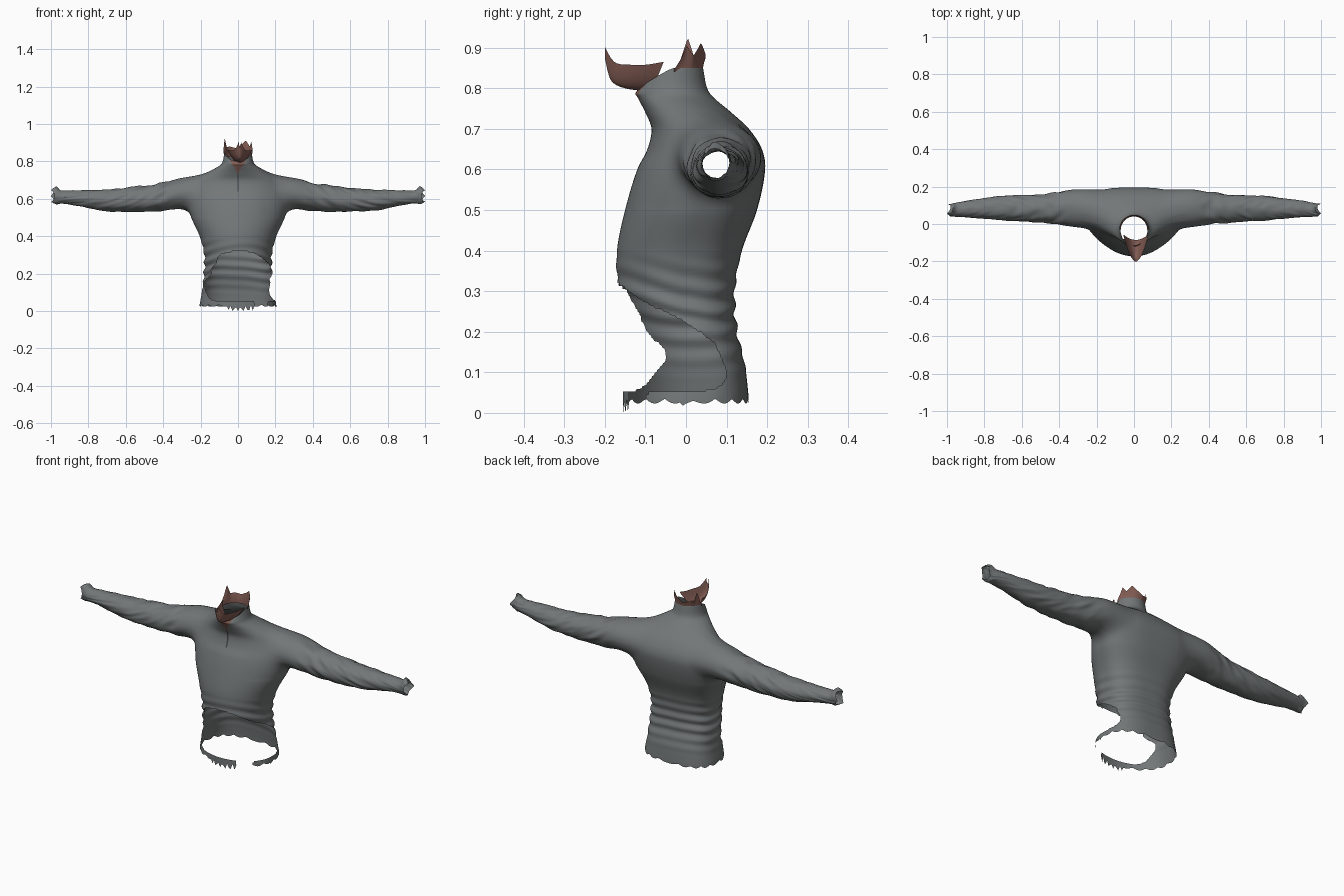
import bpy, bmesh, math
from mathutils import Vector, noise

if "Cube" in bpy.data.objects:
    bpy.data.objects.remove(bpy.data.objects["Cube"])


def material(name, rgb):
    m = bpy.data.materials.new(name)
    m.diffuse_color = (*rgb, 1)
    m.use_nodes = True
    m.node_tree.nodes["Principled BSDF"].inputs["Base Color"].default_value = m.diffuse_color
    return m


GREY = material("grey_fabric", (0.17, 0.185, 0.185))
SKIN = material("brown_skin", (0.22, 0.105, 0.085))
DARK = material("dark_zip", (0.05, 0.055, 0.055))


def lookup(table, t, smooth=True):
    """Interpolate the rows of a table whose first column is the key."""
    if t <= table[0][0]:
        return table[0][1:]
    for i in range(len(table) - 1):
        a, b = table[i], table[i + 1]
        if t <= b[0]:
            u = (t - a[0]) / (b[0] - a[0])
            if not smooth:
                return [p + (q - p) * u for p, q in zip(a[1:], b[1:])]
            h, out = b[0] - a[0], []
            p0 = table[max(i - 1, 0)]
            p3 = table[min(i + 2, len(table) - 1)]
            for c in range(1, len(a)):
                m0 = (b[c] - p0[c]) / (b[0] - p0[0]) * h
                m1 = (p3[c] - a[c]) / (p3[0] - a[0]) * h
                out.append((2*u**3 - 3*u*u + 1) * a[c] + (u**3 - 2*u*u + u) * m0
                           + (3*u*u - 2*u**3) * b[c] + (u**3 - u*u) * m1)
            return out
    return table[-1][1:]


def finish(bm, name, mats, angle=60):
    me = bpy.data.meshes.new(name)
    bm.to_mesh(me)
    bm.free()
    ob = bpy.data.objects.new(name, me)
    bpy.context.collection.objects.link(ob)
    for m in mats:
        me.materials.append(m)
    bpy.ops.object.select_all(action='DESELECT')
    ob.select_set(True)
    bpy.context.view_layer.objects.active = ob
    bpy.ops.object.shade_smooth_by_angle(angle=math.radians(angle))
    return ob


def grid(bm, rows, closed=False):
    vs = [[bm.verts.new(p) for p in r] for r in rows]
    n = len(vs[0])
    for a, b in zip(vs, vs[1:]):
        for i in range(n if closed else n - 1):
            j = (i + 1) % n
            bm.faces.new((a[i], a[j], b[j], b[i]))


# torso profile: height, half width, front y, widest y, back y
TORSO = [(.035, .205, -.155, 0, .155), (.12, .19, -.155, 0, .145),
         (.2, .182, -.16, 0, .126), (.3, .18, -.168, -.01, .12),
         (.4, .205, -.17, 0, .138), (.5, .25, -.15, .03, .175),
         (.6, .28, -.12, .07, .195), (.65, .27, -.095, .075, .187),
         (.7, .235, -.085, .075, .155), (.74, .165, -.1, .04, .112),
         (.78, .095, -.12, -.02, .065), (.8, .082, -.125, -.03, .052),
         (.85, .072, -.115, -.03, .042)]
# sleeve profile: x, centre y, centre z, radius y, radius z
SLEEVE = [(.29, .085, .632, .105, .085), (.4, .085, .612, .088, .075),
          (.5, .083, .6, .075, .07), (.7, .085, .593, .064, .058),
          (.9, .08, .607, .043, .038), (.95, .076, .61, .037, .036),
          (.98, .074, .618, .033, .048), (1, .073, .615, .033, .036)]
# torn front opening: height, y of the torn edge on each side
TEAR_RIGHT = [(.04, -.1), (.05, .03), (.07, .09), (.1, .1), (.17, .07),
              (.22, 0), (.27, -.1), (.3, -.145), (.325, -.178)]
TEAR_LEFT = [(.045, -.15), (.07, -.1), (.13, -.05), (.15, -.05), (.2, -.1),
             (.25, -.12), (.3, -.15), (.325, -.178)]
SEGS = 128


def torso_point(z, a, row):
    hw, yf, yc, yb = lookup(TORSO, z)
    c, s = math.cos(a), math.sin(a)
    p = 2.0
    if s > 0:  # squarer across the back
        p = 2 + .8 * max(0, min(1, (.75 - z) / .1))
    x = hw * math.copysign(abs(c) ** (2 / p), c)
    y = yc + (yb - yc) * s ** (2 / p) if s > 0 else yc + (yc - yf) * s
    # folds around the waist
    fade = max(0, 1 - abs(z - .24) / .16)
    w = 1 + .035 * fade * math.sin(z * 120 + 2.5 * s + 2 * math.sin(2 * a + 1))
    x, y = x * w, yc + (y - yc) * w
    # collar dips towards the front, hem is ragged
    if z > .78:
        z = .78 + (z - .78) * (1 - .7 * max(0, -s) ** 1.2)
    if row == 0:
        torn = s < -.8 and -.05 < x < .085
        z -= .035 * abs(math.sin(23 * a)) if torn else .012 * abs(math.sin(9 * a))
        z -= .012 if abs(y) < .012 and x > 0 else 0
    return x, y, max(z, 0)


# sweater torso with collar
bm = bmesh.new()
heights = [.035] + [.045 + (.85 - .045) * i / 100 for i in range(101)]
grid(bm, [[torso_point(z, 2 * math.pi * i / SEGS, r) for i in range(SEGS)]
          for r, z in enumerate(heights)], closed=True)


def in_tear(c):
    if c.z > .325:
        return False
    if c.z < .05:
        return .085 < c.x < .16 and c.y < 0
    return c.y < lookup(TEAR_RIGHT if c.x > 0 else TEAR_LEFT, c.z, False)[0]


def in_armhole(c):
    return abs(c.x) > .17 and ((c.y - .08) / .1)**2 + ((c.z - .63) / .092)**2 < 1


centres = {f: f.calc_center_median() for f in bm.faces}
holes = [f for f, c in centres.items() if in_armhole(c)]
tears = [f for f, c in centres.items() if in_tear(c)]
bmesh.ops.delete(bm, geom=holes + tears, context='FACES')

# sleeves grown out of the armholes
for side in (-1, 1):
    loop = [e for e in bm.edges if e.is_boundary and all(
        v.co.x * side > .13 and .5 < v.co.z < .76 for v in e.verts)]
    angle = {v: math.atan2((v.co.z - .63) / .092, (v.co.y - .08) / .1)
             for e in loop for v in e.verts}
    pairs = [tuple(e.verts) for e in loop]
    prev = {v: v for v in angle}
    steps = 66
    for k in range(steps + 1):
        x = .29 + .71 * k / steps
        yc, zc, ry, rz = lookup(SLEEVE, x)
        ring = {}
        for v, a in angle.items():
            q = Vector((x * 22 * (1 + .2 * math.sin(a)), 1.5 * math.cos(a), 1.5 * math.sin(a) + side * 7))
            w = 1 + .09 * noise.noise(q) * min(1, (x - .28) * 8)
            ragged = .02 * abs(math.sin(1.5 * a)) * max(0, (x - .95) / .05)
            ring[v] = bm.verts.new((side * (x - ragged), yc + ry * w * math.cos(a),
                                    zc + rz * w * math.sin(a)))
        for a, b in pairs:
            bm.faces.new((prev[a], prev[b], ring[b], ring[a]))
        prev = ring

# blend the shoulder joins and relax the torn edge
shoulder = [v for v in bm.verts if .13 < abs(v.co.x) < .36 and .5 < v.co.z < .77]
for _ in range(14):
    bmesh.ops.smooth_vert(bm, verts=shoulder, factor=.5,
                          use_axis_x=True, use_axis_y=True, use_axis_z=True)
edge = [v for v in bm.verts if v.is_boundary and .055 < v.co.z < .34]
for _ in range(2):
    bmesh.ops.smooth_vert(bm, verts=edge, factor=.5,
                          use_axis_x=True, use_axis_y=True, use_axis_z=True)
loose = [v for v in bm.verts if not v.link_faces]
bmesh.ops.delete(bm, geom=loose, context='VERTS')
bmesh.ops.recalc_face_normals(bm, faces=bm.faces)
# bare throat in the open collar
for f in bm.faces:
    c = f.calc_center_median()
    if c.z > .73 and c.y < -.05 and abs(c.x) < (c.z - .73) * .55:
        f.material_index = 1
finish(bm, "sweater", [GREY, SKIN])

# chin flap, a spout open to the top: y, half width, bottom, top
bm = bmesh.new()
FLAP = [(-.085, .068, .79, .865), (-.12, .056, .795, .858), (-.15, .044, .8, .858),
        (-.178, .028, .812, .862), (-.19, .018, .83, .878), (-.2, .006, .875, .903)]
rows = []
for i in range(21):
    t = -.085 - .115 * i / 20
    hw, lo, hi = lookup(FLAP[::-1], t)
    rows.append([(.01 + hw * k / 8, t + .03 * (k / 8)**2 * (1 - i / 20),
                  lo + (hi - lo) * (k / 8)**2) for k in range(-8, 9)])
grid(bm, rows)
finish(bm, "chin_flap", [SKIN])

# torn skin around the nape, with ragged peaks: angle in degrees, top height
bm = bmesh.new()
NAPE = [(0, .845), (12, .87), (24, .905), (38, .88), (58, .912), (75, .89), (100, .872),
        (125, .88), (140, .875), (154, .925), (168, .87), (180, .845)]
rows = []
for j in range(5):
    row = []
    for d in range(0, 181, 3):
        a = math.radians(d)
        top = lookup(NAPE, d, False)[0]
        r = 1 + .12 * (j / 4)**2
        row.append((.07 * r * math.cos(a), -.03 + .07 * r * math.sin(a),
                    .825 + (top - .825) * j / 4))
    rows.append(row)
grid(bm, rows)
finish(bm, "nape_skin", [SKIN])

# zip below the collar
bm = bmesh.new()
rows = []
for i in range(13):
    z = .64 + .095 * i / 12
    y = lookup(TORSO, z)[1] - .003
    rows.append([(x, y, z) for x in (-.004, .004)])
grid(bm, rows)
finish(bm, "zip", [DARK])
